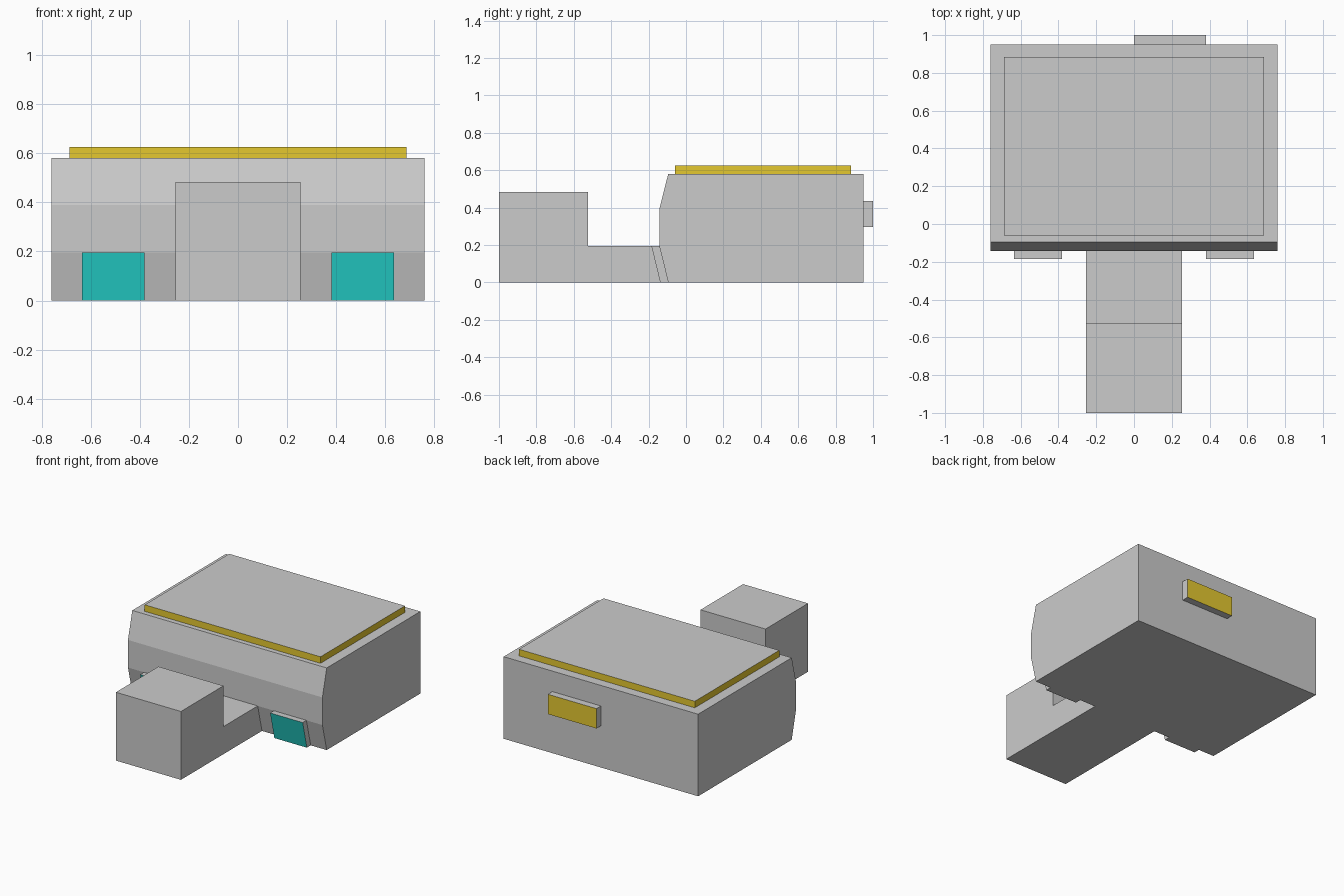
import bpy
import bmesh

if "Cube" in bpy.data.objects:
    bpy.data.objects.remove(bpy.data.objects["Cube"])


def material(name, color):
    mat = bpy.data.materials.new(name)
    mat.diffuse_color = color
    mat.use_nodes = True
    mat.node_tree.nodes["Principled BSDF"].inputs["Base Color"].default_value = mat.diffuse_color
    return mat


def extrude_profile(name, profile, x0, x1, mat=None, painted=None):
    """Extrude a (y, z) profile along x; colour the faces whose normal passes painted()."""
    bm = bmesh.new()
    face = bm.faces.new([bm.verts.new((x0, y, z)) for y, z in profile])
    result = bmesh.ops.extrude_face_region(bm, geom=[face])
    moved = [v for v in result["geom"] if isinstance(v, bmesh.types.BMVert)]
    bmesh.ops.translate(bm, verts=moved, vec=(x1 - x0, 0, 0))
    bmesh.ops.recalc_face_normals(bm, faces=bm.faces)
    if mat:
        bm.normal_update()
        for f in bm.faces:
            f.material_index = int(painted(f.normal))
    mesh = bpy.data.meshes.new(name)
    bm.to_mesh(mesh)
    bm.free()
    if mat:
        mesh.materials.append(None)  # plain grey slot
        mesh.materials.append(mat)
    obj = bpy.data.objects.new(name, mesh)
    bpy.context.collection.objects.link(obj)
    return obj


def rect(y0, y1, z0, z1):
    return [(y0, z0), (y1, z0), (y1, z1), (y0, z1)]


amber = material("amber", (0.78, 0.58, 0.03, 1))
teal = material("teal", (0.02, 0.70, 0.65, 1))

# Main body with faceted front
extrude_profile("body", [(-0.095, 0), (0.95, 0), (0.95, 0.58), (-0.095, 0.58),
                         (-0.143, 0.39), (-0.143, 0.195)], -0.76, 0.76)

# Low arm carrying a raised block at its front end
extrude_profile("front_arm", [(-1, 0), (-0.095, 0), (-0.143, 0.195), (-0.525, 0.195),
                              (-0.525, 0.483), (-1, 0.483)], -0.254, 0.254)

# Roof slab: coloured rim, grey top
extrude_profile("roof_slab", rect(-0.06, 0.883, 0.58, 0.626), -0.687, 0.687,
                amber, lambda n: abs(n.z) < 0.5)

# Rear panel: coloured outer face only
extrude_profile("rear_panel", rect(0.95, 1.0, 0.295, 0.435), 0, 0.38,
                amber, lambda n: n.y > 0.5)

# Pair of slanted front panels, coloured outer face only
for side, x0, x1 in (("left", -0.635, -0.381), ("right", 0.381, 0.635)):
    extrude_profile(side + "_front_panel",
                    [(-0.138, 0), (-0.095, 0), (-0.143, 0.195), (-0.185, 0.195)],
                    x0, x1, teal, lambda n: n.y < -0.5)
